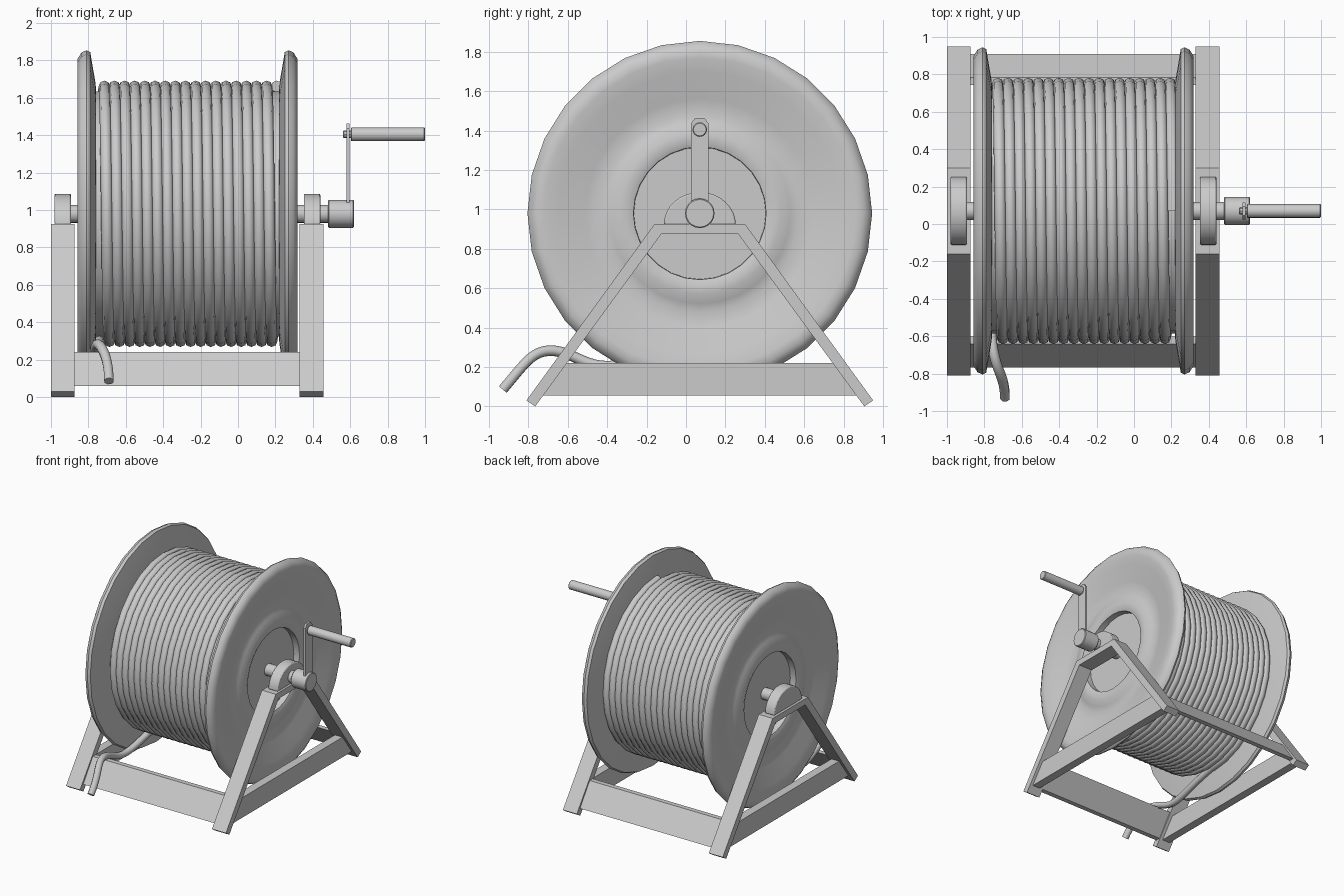
import bpy, bmesh, math

if "Cube" in bpy.data.objects:
    bpy.data.objects.remove(bpy.data.objects["Cube"])

AY, AZ = 0.07, 0.98      # axle position in y, z
MX = -0.27               # mid-plane of the reel in x


def finish(name, bm, smooth=False, bevel=0):
    bmesh.ops.remove_doubles(bm, verts=bm.verts, dist=1e-5)
    bmesh.ops.recalc_face_normals(bm, faces=bm.faces)
    me = bpy.data.meshes.new(name)
    bm.to_mesh(me)
    bm.free()
    ob = bpy.data.objects.new(name, me)
    bpy.context.collection.objects.link(ob)
    if bevel:
        m = ob.modifiers.new("bevel", 'BEVEL')
        m.width, m.segments, m.limit_method = bevel, 2, 'ANGLE'
        m.angle_limit = math.radians(50)
    if smooth:
        bpy.ops.object.select_all(action='DESELECT')
        ob.select_set(True)
        bpy.context.view_layer.objects.active = ob
        bpy.ops.object.shade_smooth_by_angle(angle=math.radians(40))
    return ob


def lathe(name, profile, n, y=AY, z=AZ):
    """Spin (x, radius) points around an axis parallel to x."""
    bm = bmesh.new()
    vs = [bm.verts.new((x, y, z + r)) for x, r in profile]
    es = [bm.edges.new(p) for p in zip(vs, vs[1:])]
    bmesh.ops.spin(bm, geom=vs + es, cent=(0, y, z), axis=(1, 0, 0),
                   angle=2 * math.pi, steps=n, use_merge=True)
    return finish(name, bm, True)


def rod(name, x0, x1, r, n, z=AZ, c=0.005):
    return lathe(name, [(x0, 0), (x0, r - c), (x0 + c, r), (x1 - c, r), (x1, r - c), (x1, 0)], n, z=z)


def prism(name, pts, x0, x1, bevel=0, smooth=False):
    """Extrude a (y, z) outline from x0 to x1."""
    bm = bmesh.new()
    f = bm.faces.new([bm.verts.new((x0, y, z)) for y, z in pts])
    g = bmesh.ops.extrude_face_region(bm, geom=[f])['geom']
    bmesh.ops.translate(bm, vec=(x1 - x0, 0, 0), verts=[v for v in g if isinstance(v, bmesh.types.BMVert)])
    return finish(name, bm, smooth, bevel)


def hose(name, pts, r):
    """Round tube following a smooth path."""
    cu = bpy.data.curves.new(name, 'CURVE')
    cu.dimensions = '3D'
    cu.bevel_depth, cu.bevel_resolution = r, 2
    cu.use_fill_caps = True
    cu.resolution_u = 6
    s = cu.splines.new('NURBS')
    s.points.add(len(pts) - 1)
    for p, q in zip(s.points, pts):
        p.co = (*q, 1)
    s.order_u, s.use_endpoint_u = 4, True
    s.use_smooth = True
    ob = bpy.data.objects.new(name, cu)
    bpy.context.collection.objects.link(ob)


def helix(name, x0, x1, R, turns, seg, r, sides):
    """Hose wound around the axle, one cross-section corner pointing outward."""
    bm = bmesh.new()
    rings = []
    for i in range(int(turns * seg) + 1):
        a = 2 * math.pi * i / seg
        x = x0 + (x1 - x0) * i / (turns * seg)
        ring = []
        for k in range(sides):
            b = 2 * math.pi * k / sides
            d = R + r * math.cos(b)
            ring.append(bm.verts.new((x + r * math.sin(b), AY + d * math.sin(a), AZ - d * math.cos(a))))
        rings.append(ring)
    for p, q in zip(rings, rings[1:]):
        for k in range(sides):
            j = (k + 1) % sides
            bm.faces.new((p[k], p[j], q[j], q[k]))
    bm.faces.new(rings[0])
    bm.faces.new(rings[-1])
    for f in bm.faces:
        f.smooth = len(f.verts) == 4
    return finish(name, bm)


def mirror_y(pts):
    return [(2 * AY - y, z) for y, z in pts]


# reel: recessed hub, dished flanges and core in one turned profile
half = [(0.225, 0), (0.225, 0.335), (0.275, 0.337), (0.288, 0.37), (0.285, 0.41), (0.272, 0.46),
        (0.255, 0.50), (0.272, 0.58), (0.303, 0.72), (0.317, 0.79), (0.317, 0.83),
        (0.297, 0.862), (0.27, 0.875), (0.25, 0.865), (0.222, 0.70), (0.218, 0.655)]
reel = half + [(2 * MX - x, r) for x, r in reversed(half)]
lathe("reel_drum", reel, 28)

# wound hose
helix("hose_coil", -0.742, 0.207, 0.681, 17.5, 28, 0.031, 8)

# loose hose end passing over the front crossbar
hose("hose_end", [(-0.742, 0.07, 0.30), (-0.742, -0.12, 0.265), (-0.75, -0.32, 0.20),
                  (-0.765, -0.48, 0.20), (-0.765, -0.62, 0.285), (-0.735, -0.77, 0.29),
                  (-0.69, -0.85, 0.18), (-0.69, -0.93, 0.085)], 0.027)

# A-frames, bottom rails and bearing blocks on both sides
outline = [(-0.81, 0.03), (-0.16, 0.925), (0.30, 0.925), (0.95, 0.03),
           (0.905, 0), (0.265, 0.875), (-0.125, 0.875), (-0.765, 0)]
rail = [(-0.735, 0.055), (0.875, 0.055), (0.755, 0.22), (-0.615, 0.22)]
bearing = [(AY + 0.183 * math.cos(a), 0.922 + 0.165 * math.sin(a))
           for a in [math.pi * i / 16 for i in range(17)]]
for side, fx, c in (("left", -1.0, -0.937), ("right", 0.33, 0.3965)):
    prism(side + "_frame", outline, fx, fx + 0.127)
    prism(side + "_bottom_rail", rail, c - 0.035, c + 0.035)
    prism(side + "_bearing", bearing, c - 0.044, c + 0.044, 0.008, True)

# crossbars joining the legs
bar = [(-0.768, 0.06), (-0.728, 0.06), (-0.602, 0.242), (-0.642, 0.242)]
prism("front_crossbar", bar, -0.88, 0.34)
prism("back_crossbar", mirror_y(bar), -0.88, 0.34)

# axle and crank
rod("axle", -0.93, 0.50, 0.048, 20)
rod("crank_hub", 0.482, 0.62, 0.075, 20)
k = 0.045
arm = [(AY - k, 1.0), (AY + k, 1.0), (AY + k, 1.435), (AY + 0.024, 1.463),
       (AY - 0.024, 1.463), (AY - k, 1.435)]
prism("crank_arm", arm, 0.579, 0.597)
rod("crank_handle", 0.603, 1.0, 0.037, 16, z=1.405)
rod("handle_bolt", 0.562, 0.61, 0.02, 8, z=1.405, c=0.004)
